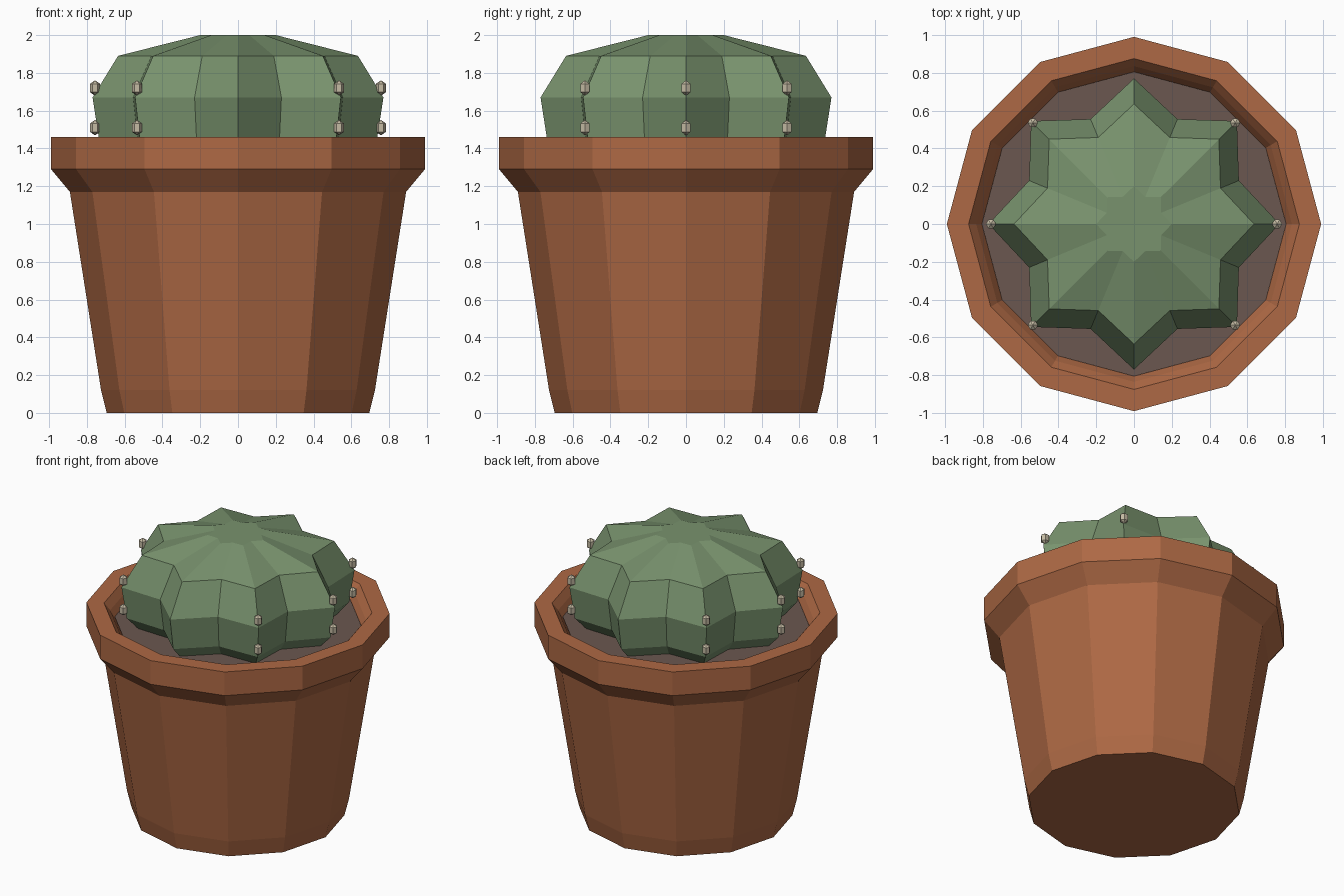
import bpy, bmesh, math

if "Cube" in bpy.data.objects:
    bpy.data.objects.remove(bpy.data.objects["Cube"])


def material(name, rgb):
    m = bpy.data.materials.new(name)
    m.diffuse_color = (*rgb, 1)
    m.use_nodes = True
    m.node_tree.nodes["Principled BSDF"].inputs["Base Color"].default_value = m.diffuse_color
    return m


terracotta = material("terracotta", (0.42, 0.14, 0.058))
green = material("cactus green", (0.19, 0.29, 0.155))
earth = material("soil brown", (0.145, 0.096, 0.08))
cream = material("spine cream", (0.56, 0.50, 0.37))


def lathe(bm, profile, sides, centre=(0, 0, 0), valley=1.0, cap_top=True):
    """Stack rings of (radius, z); odd points are pulled in by valley."""
    rings = []
    for r, z in profile:
        ring = []
        for i in range(sides):
            a = 2 * math.pi * i / sides
            rr = r * (valley if i % 2 else 1)
            ring.append(bm.verts.new((centre[0] + rr * math.cos(a),
                                      centre[1] + rr * math.sin(a), centre[2] + z)))
        rings.append(ring)
    for low, high in zip(rings, rings[1:]):
        for i in range(sides):
            j = (i + 1) % sides
            bm.faces.new((low[i], low[j], high[j], high[i]))
    # Close the ends with fans
    for ring, z, up in ((rings[0], profile[0][1], False), (rings[-1], profile[-1][1], True)):
        if up and not cap_top:
            continue
        c = bm.verts.new((centre[0], centre[1], centre[2] + z))
        for i in range(sides):
            a, b = ring[i], ring[(i + 1) % sides]
            bm.faces.new((a, b, c) if up else (b, a, c))


def finish(bm, name, mat):
    mesh = bpy.data.meshes.new(name)
    bm.to_mesh(mesh)
    bm.free()
    mesh.materials.append(mat)
    ob = bpy.data.objects.new(name, mesh)
    bpy.context.collection.objects.link(ob)
    return ob


# Twelve-sided pot with flared rim and inner wall
bm = bmesh.new()
lathe(bm, [(0.695, 0), (0.725, 0.12), (0.89, 1.17), (0.99, 1.29), (0.99, 1.46),
           (0.875, 1.46), (0.835, 1.41), (0.79, 1.33)], 12, cap_top=False)
finish(bm, "pot", terracotta)

# Soil disc
bm = bmesh.new()
lathe(bm, [(0.79, 1.33), (0.805, 1.365)], 12)
finish(bm, "soil", earth)

# Cactus with eight ribs
bm = bmesh.new()
lathe(bm, [(0.55, 1.25), (0.735, 1.445), (0.77, 1.67), (0.635, 1.89), (0.2, 2.0)],
      16, valley=0.78)
finish(bm, "cactus", green)

# Spines: two on each of six ribs (front and back ribs are bare)
bm = bmesh.new()
for deg in (0, 45, 135, 180, 225, 315):
    a = math.radians(deg)
    for z in (1.51, 1.72):
        lathe(bm, [(0.001, -0.04), (0.027, -0.022), (0.027, 0.022), (0.001, 0.04)], 6,
              centre=(0.757 * math.cos(a), 0.757 * math.sin(a), z))
finish(bm, "spines", cream)
